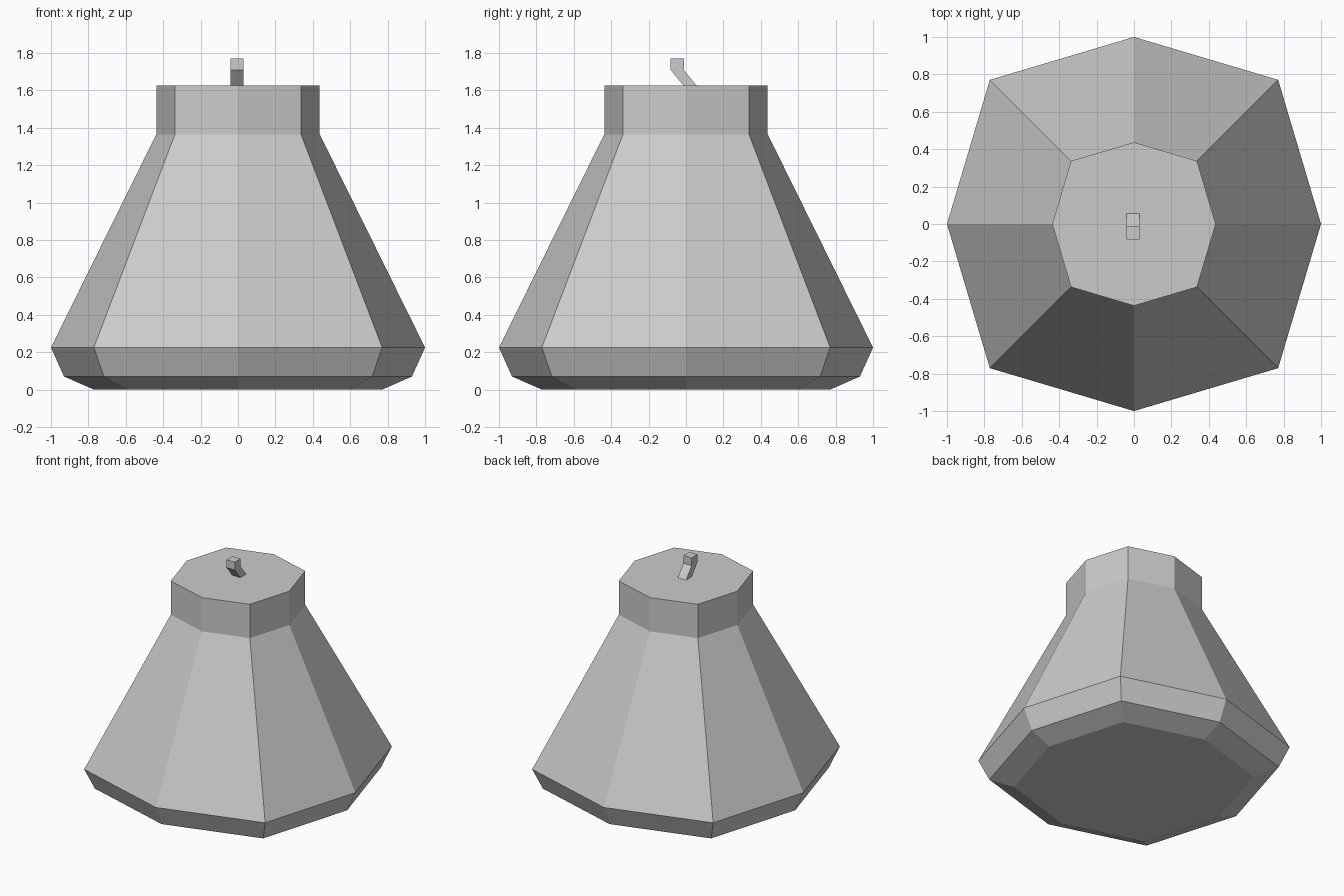
import bpy
import bmesh
from math import cos, sin, pi

cube = bpy.data.objects.get("Cube")
if cube:
    bpy.data.objects.remove(cube, do_unlink=True)

grey = bpy.data.materials.new("plain grey")
grey.use_nodes = True
colour = (0.6, 0.6, 0.6, 1)
grey.diffuse_color = colour
grey.node_tree.nodes["Principled BSDF"].inputs["Base Color"].default_value = colour


def loft(name, rings):
    """Join rings of points with flat faces and close both ends."""
    bm = bmesh.new()
    loops = [[bm.verts.new(p) for p in ring] for ring in rings]
    n = len(loops[0])
    for low, high in zip(loops, loops[1:]):
        for i in range(n):
            j = (i + 1) % n
            bm.faces.new((low[i], low[j], high[j], high[i]))
    bm.faces.new(loops[0][::-1])
    bm.faces.new(loops[-1])
    bmesh.ops.recalc_face_normals(bm, faces=bm.faces)
    mesh = bpy.data.meshes.new(name)
    bm.to_mesh(mesh)
    bm.free()
    mesh.materials.append(grey)
    obj = bpy.data.objects.new(name, mesh)
    bpy.context.collection.objects.link(obj)
    return obj


def octagon(radius, z):
    """Eight-sided ring whose diagonal corners reach a little further out."""
    ring = []
    for i in range(8):
        r = radius * (1.09 if i % 2 else 1)
        ring.append((r * cos(i * pi / 4), r * sin(i * pi / 4), z))
    return ring


def slab(y, z):
    """Small square section of the stem."""
    return [(-0.04, y, z), (0.03, y, z), (0.03, y + 0.07, z), (-0.04, y + 0.07, z)]


# Body: bevelled foot, sloping sides and straight neck
profile = [(0.77, 0), (0.93, 0.07), (1, 0.225), (0.437, 1.365), (0.437, 1.625)]
loft("body", [octagon(r, z) for r, z in profile])

# Stem: bent stub on the flat top
loft("stem", [slab(-0.013, 1.625), slab(-0.082, 1.71), slab(-0.082, 1.77)])
